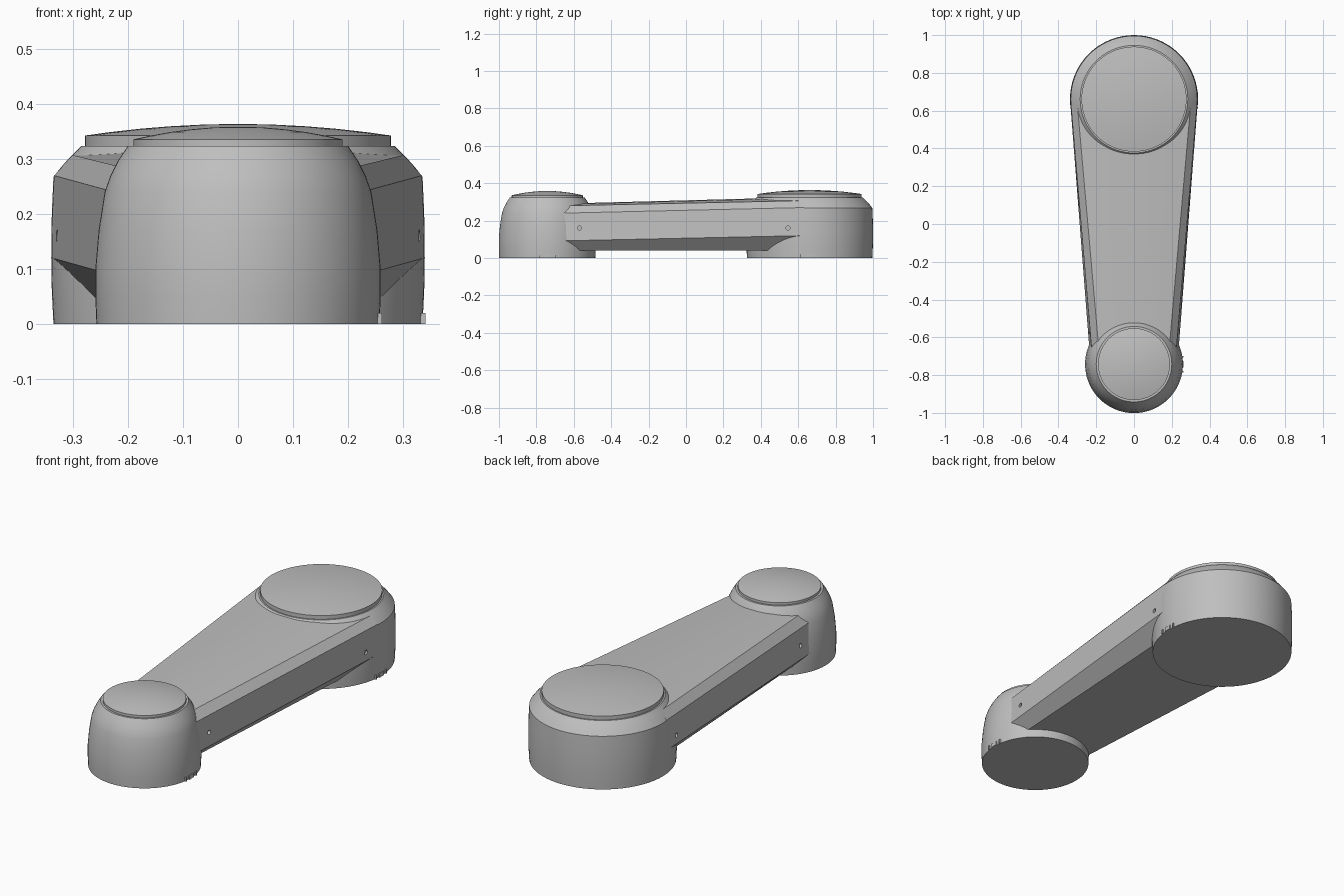
import bpy, bmesh, math

if "Cube" in bpy.data.objects:
    bpy.data.objects.remove(bpy.data.objects["Cube"], do_unlink=True)

grey = bpy.data.materials.new("plain grey")
grey.use_nodes = True
grey.diffuse_color = (0.52, 0.52, 0.52, 1)
grey.node_tree.nodes["Principled BSDF"].inputs["Base Color"].default_value = (0.52, 0.52, 0.52, 1)


def finish(name, bm, angle=30):
    bmesh.ops.recalc_face_normals(bm, faces=bm.faces)
    mesh = bpy.data.meshes.new(name)
    bm.to_mesh(mesh)
    bm.free()
    mesh.materials.append(grey)
    ob = bpy.data.objects.new(name, mesh)
    bpy.context.collection.objects.link(ob)
    bpy.ops.object.select_all(action='DESELECT')
    ob.select_set(True)
    bpy.context.view_layer.objects.active = ob
    bpy.ops.object.shade_smooth_by_angle(angle=math.radians(angle))
    return ob


def loft(bm, rings):
    """Skin closed rings of points and cap both ends."""
    rows = [[bm.verts.new(p) for p in ring] for ring in rings]
    n = len(rows[0])
    for a, b in zip(rows, rows[1:]):
        for i in range(n):
            j = (i + 1) % n
            bm.faces.new((a[i], a[j], b[j], b[i]))
    bm.faces.new(rows[0])
    bm.faces.new(rows[-1])


def lathe(name, y, profile, sides=72):
    bm = bmesh.new()
    turn = [2 * math.pi * i / sides for i in range(sides)]
    loft(bm, [[(r * math.cos(t), y + r * math.sin(t), z) for t in turn] for r, z in profile])
    return finish(name, bm)


def cap(name, y, r, z0, z1, top):
    """Short round wall with a shallow domed top."""
    dome = [(r * k, z1 + (top - z1) * (1 - k * k)) for k in (1, 0.85, 0.65, 0.45, 0.25, 0.08)]
    lathe(name, y, [(r, z0)] + dome)


# Round hubs at each end
lathe("large_hub", 0.661, [(0.335, 0), (0.338, 0.06), (0.339, 0.12), (0.338, 0.2), (0.335, 0.267),
                           (0.321, 0.285), (0.304, 0.304), (0.285, 0.323)])
cap("large_cap", 0.661, 0.278, 0.31, 0.342, 0.363)
lathe("small_hub", -0.742, [(0.257, 0), (0.259, 0.05), (0.259, 0.1), (0.253, 0.17), (0.242, 0.24),
                            (0.232, 0.268), (0.218, 0.296), (0.2, 0.323)])
cap("small_cap", -0.742, 0.19, 0.31, 0.335, 0.358)

# Tapered arm: half sections (x, z) from bottom edge up to the crowned top
front = [(0.186, 0.04), (0.238, 0.092), (0.226, 0.24), (0.188, 0.279), (0.1, 0.288), (0, 0.291)]
back = [(0.261, 0.04), (0.335, 0.119), (0.332, 0.269), (0.298, 0.306), (0.16, 0.32), (0, 0.3245)]


def section(y):
    t = (y + 0.64) / 1.25
    half = [(a[0] + t * (b[0] - a[0]), a[1] + t * (b[1] - a[1])) for a, b in zip(front, back)]
    return [(x, y, z) for x, z in half] + [(-x, y, z) for x, z in half[-2::-1]]


bm = bmesh.new()
loft(bm, [section(-0.7), section(0.63)])
arm = finish("arm", bm, 15)

# Small pin holes in both sides of the arm
for y, x in ((-0.57, 0.238), (0.545, 0.329)):
    for side in (-1, 1):
        bpy.ops.mesh.primitive_cylinder_add(vertices=16, radius=0.011, depth=0.05,
                                            location=(side * x, y, 0.16), rotation=(0, math.pi / 2, 0))
        cutter = bpy.context.object
        cutter.name = "hole_cutter"
        cutter.hide_render = True
        cutter.data.materials.append(grey)
        mod = arm.modifiers.new("hole", 'BOOLEAN')
        mod.operation = 'DIFFERENCE'
        mod.object = cutter
        bpy.context.view_layer.objects.active = arm
        bpy.ops.object.modifier_apply(modifier=mod.name)
        bpy.data.objects.remove(cutter, do_unlink=True)

# Tiny raised tabs at the foot of each hub on the left side
for hub, y, x in (("large", 0.655, 0.335), ("small", -0.742, 0.2565)):
    for i, (dy, width) in enumerate(((-0.04, 0.008), (0, 0.036), (0.04, 0.008))):
        bm = bmesh.new()
        bmesh.ops.create_cube(bm, size=1)
        for v in bm.verts:
            v.co = (x + v.co.x * 0.01, y + dy + v.co.y * width, 0.01 + v.co.z * 0.02)
        finish(f"{hub}_hub_tab_{i + 1}", bm)
